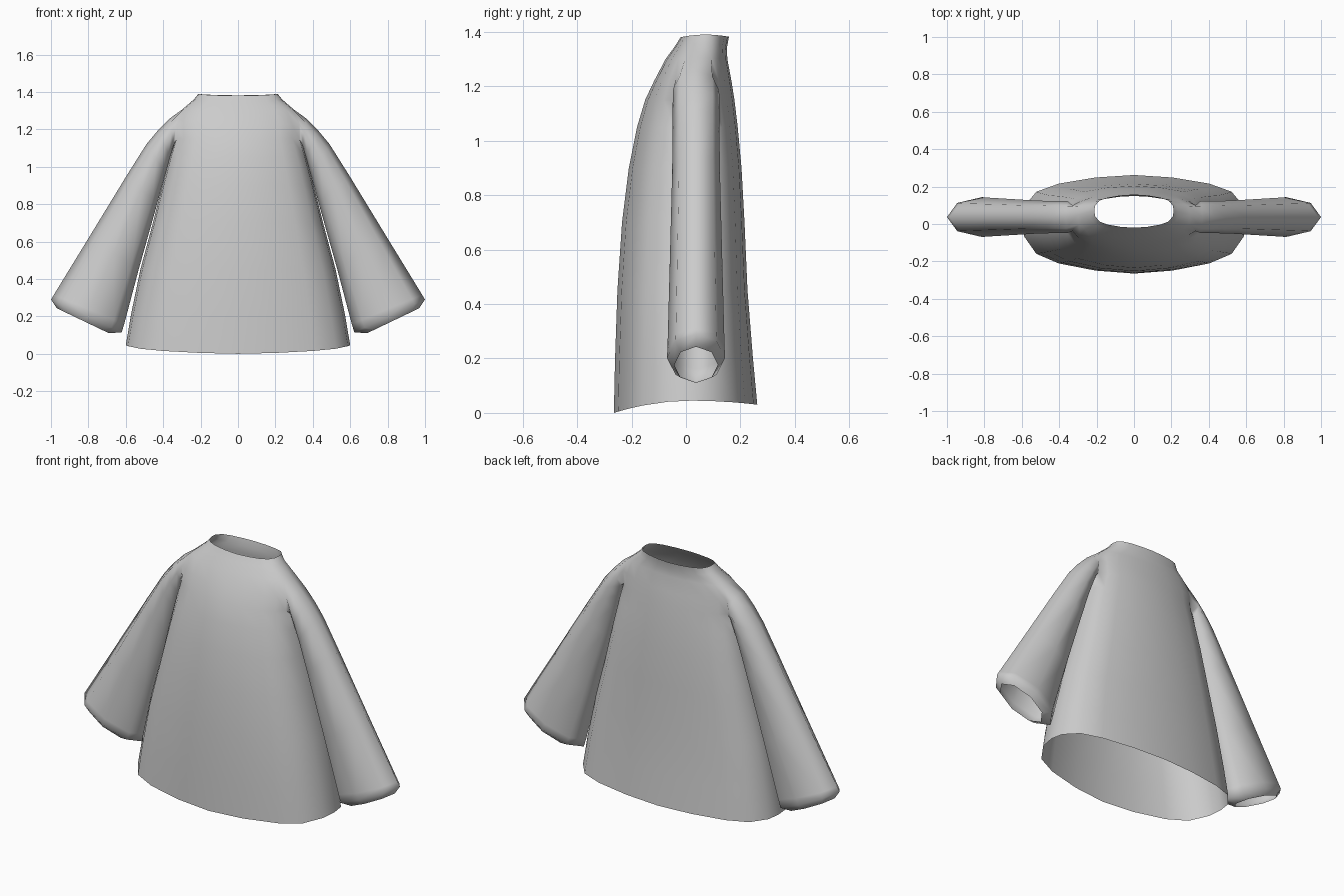
import bpy, bmesh, math

bm = bmesh.new()

# torso cross-section: x and y factors over one quarter, side to centre
FX = [1, .98, .87, .67, .34, 0]
FY = [0, .30, .63, .81, .945, 1]
# torso rows: side z, front z, back z, half width, front y, side y, back y, fullness beside the seam
ROWS = [
    (.045, .0, .03, .60, -.265, .02, .262, .30),
    (.21, .19, .20, .572, -.261, .025, .246, .30),
    (.45, .45, .45, .522, -.252, .03, .226, .30),
    (.70, .70, .70, .455, -.235, .035, .215, .31),
    (.90, .90, .90, .405, -.210, .037, .204, .34),
    (1.05, 1.05, 1.05, .365, -.180, .037, .190, .38),
    (1.15, 1.15, 1.15, .335, -.150, .037, .178, .42),
    (1.23, 1.22, 1.22, .335, -.117, .037, .167, .48),
    (1.305, 1.30, 1.30, .30, -.075, .05, .152, .42),
    (1.36, 1.345, 1.34, .236, -.042, .065, .150, .34),
    (1.39, 1.38, 1.382, .212, -.020, .07, .158, .32),
]


def torso_ring(zs, zf, zb, w, yf, yc, yb, full):
    ring = []
    for i in range(20):
        q, r = divmod(i, 5)
        k = r if q % 2 == 0 else 5 - r
        sx = 1 if q in (0, 3) else -1
        ye, ze = (yf, zf) if q < 2 else (yb, zb)
        f = full if k == 1 else FY[k]
        ring.append(bm.verts.new((sx * w * FX[k], yc + f * (ye - yc), zs + f * f * (ze - zs))))
    return ring


def bridge(a, b, skip=()):
    n = len(a)
    for i in range(n):
        if i not in skip:
            j = (i + 1) % n
            bm.faces.new((a[i], a[j], b[j], b[i]))


# torso, leaving armholes open at both sides
R = [torso_ring(*row) for row in ROWS]
for n in range(len(R) - 1):
    bridge(R[n], R[n + 1], (19, 0, 9, 10) if n in (6, 7) else ())

# sleeve sections: outer x, z, inner x, z, half depth (last is the turned-in cuff)
SLEEVE = [
    (.365, 1.258, .345, 1.11, .085),
    (.43, 1.192, .362, 1.05, .086),
    (.49, 1.12, .388, .965, .086),
    (.60, .945, .43, .81, .088),
    (.80, .617, .53, .455, .097),
    (.985, .315, .608, .16, .105),
    (1.0, .29, .622, .115, .107),
    (.968, .243, .69, .11, .080),
]
for s, c, f, b in ((1, 0, 1, 19), (-1, 10, 9, 11)):
    prev = [R[8][c], R[8][f], R[7][f], R[6][f], R[6][c], R[6][b], R[7][b], R[8][b]]
    for xo, zo, xi, zi, hy in SLEEVE:
        ring = []
        for j in range(8):
            a = j * math.pi / 4
            t = (1 + math.cos(a)) / 2
            ring.append(bm.verts.new((s * (xi + t * (xo - xi)),
                                      .037 - hy * math.sin(a), zi + t * (zo - zi))))
        bridge(prev, ring)
        prev = ring

# clean up and shade smooth
bmesh.ops.delete(bm, geom=[v for v in bm.verts if not v.link_faces], context='VERTS')
bmesh.ops.recalc_face_normals(bm, faces=bm.faces[:])
for face in bm.faces:
    face.smooth = True
mesh = bpy.data.meshes.new("shirt")
bm.to_mesh(mesh)
bm.free()
shirt = bpy.data.objects.new("shirt", mesh)
bpy.context.collection.objects.link(shirt)
